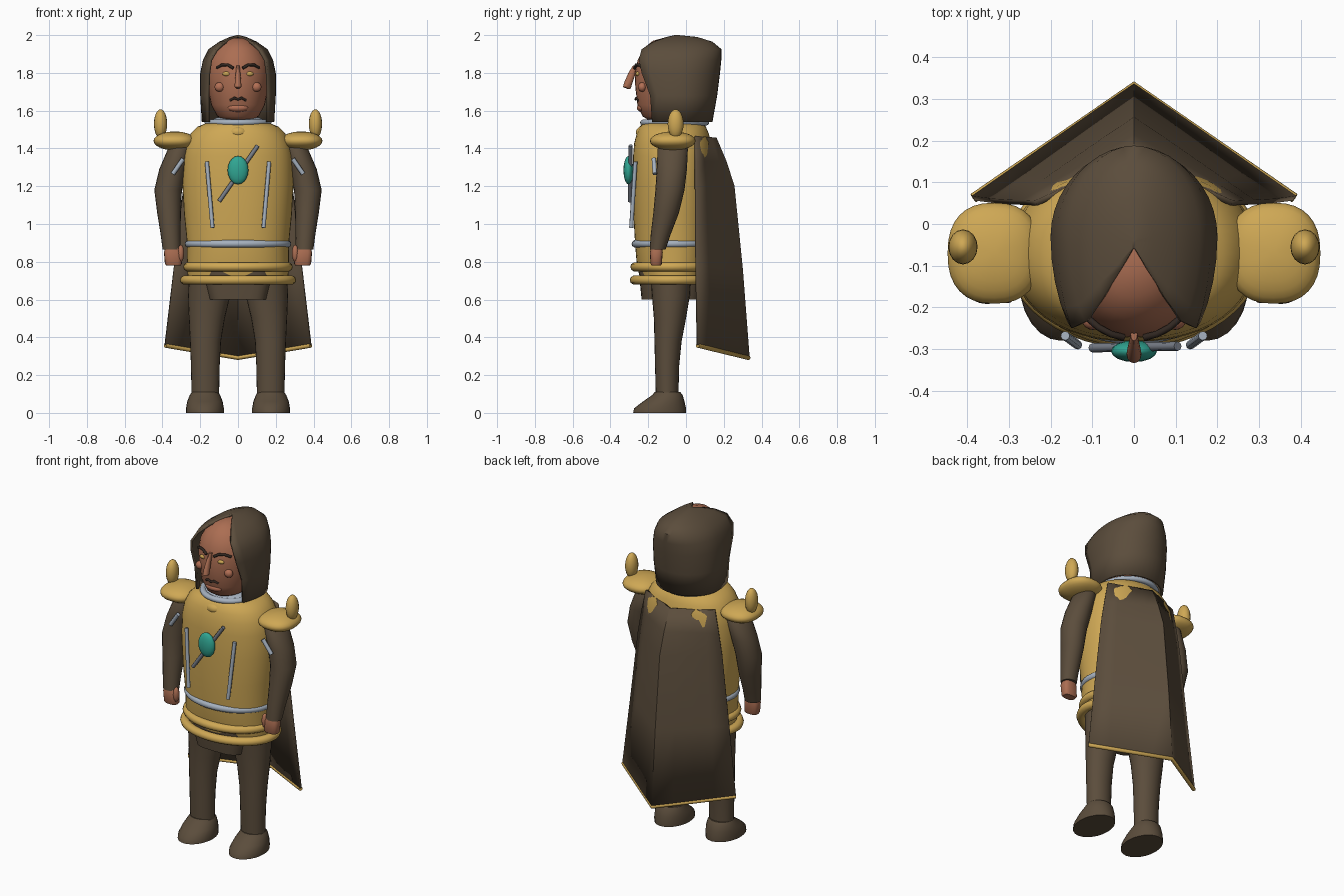
import bpy, bmesh, math
from mathutils import Vector

if "Cube" in bpy.data.objects:
    bpy.data.objects.remove(bpy.data.objects["Cube"])


def material(name, rgb):
    m = bpy.data.materials.new(name)
    m.diffuse_color = (*rgb, 1)
    m.use_nodes = True
    m.node_tree.nodes["Principled BSDF"].inputs["Base Color"].default_value = m.diffuse_color
    return m


GOLD = material("gold", (0.62, 0.39, 0.09))
BROWN = material("dark brown", (0.105, 0.074, 0.045))
SKIN = material("skin", (0.41, 0.155, 0.085))
SILVER = material("silver", (0.38, 0.44, 0.52))
STEEL = material("steel", (0.19, 0.21, 0.25))
TEAL = material("teal", (0.03, 0.38, 0.29))
DARK = material("near black", (0.03, 0.02, 0.015))
LIP = material("lip", (0.45, 0.16, 0.09))


def finish(name, bm, mat, angle=40):
    bmesh.ops.recalc_face_normals(bm, faces=bm.faces[:])
    me = bpy.data.meshes.new(name)
    bm.to_mesh(me)
    bm.free()
    ob = bpy.data.objects.new(name, me)
    bpy.context.collection.objects.link(ob)
    me.materials.append(mat)
    bpy.ops.object.select_all(action='DESELECT')
    bpy.context.view_layer.objects.active = ob
    ob.select_set(True)
    bpy.ops.object.shade_smooth_by_angle(angle=math.radians(angle))
    return ob


def bridge(bm, a, b, closed):
    n = len(a)
    for i in range(n if closed else n - 1):
        j = (i + 1) % n
        bm.faces.new((a[i], a[j], b[j], b[i]))


def loft(name, rings, mat, n=32, power=2.0, angle=40):
    """Stack of superellipse rings (cx, cy, z, rx, ry), capped at both ends."""
    bm = bmesh.new()
    prev = None
    for k, (cx, cy, z, rx, ry) in enumerate(rings):
        row = []
        for i in range(n):
            c, s = math.cos(math.tau * i / n), math.sin(math.tau * i / n)
            e = 2 / power
            row.append(bm.verts.new((cx + rx * math.copysign(abs(c) ** e, c),
                                     cy + ry * math.copysign(abs(s) ** e, s), z)))
        if prev:
            bridge(bm, prev, row, True)
        if k in (0, len(rings) - 1):
            bm.faces.new(row)
        prev = row
    return finish(name, bm, mat, angle)


def ellipsoid(name, loc, radii, mat, u=24, v=14):
    bm = bmesh.new()
    bmesh.ops.create_uvsphere(bm, u_segments=u, v_segments=v, radius=1)
    for w in bm.verts:
        w.co = Vector(loc) + Vector([w.co[i] * radii[i] for i in range(3)])
    return finish(name, bm, mat, 60)


def hoop(name, cy, z, rx, ry, tx, tz, mat, n=48, m=10):
    """Elliptical ring with an oval section."""
    bm = bmesh.new()
    rows = []
    for i in range(n):
        a = math.tau * i / n
        rows.append([bm.verts.new(((rx + tx * math.cos(b)) * math.cos(a),
                                   cy + (ry + tx * math.cos(b)) * math.sin(a),
                                   z + tz * math.sin(b)))
                     for b in (math.tau * j / m for j in range(m))])
    for i in range(n):
        bridge(bm, rows[i], rows[(i + 1) % n], True)
    return finish(name, bm, mat, 60)


def tube(name, pts, r, mat):
    cu = bpy.data.curves.new(name, 'CURVE')
    cu.dimensions = '3D'
    cu.bevel_depth, cu.bevel_resolution, cu.use_fill_caps = r, 2, True
    sp = cu.splines.new('POLY')
    sp.points.add(len(pts) - 1)
    for p, q in zip(sp.points, pts):
        p.co = (*q, 1)
    cu.materials.append(mat)
    ob = bpy.data.objects.new(name, cu)
    bpy.context.collection.objects.link(ob)
    return ob


CY = -0.07  # body axis

# Armoured torso and pelvis
loft("breastplate", [(0, CY, z, rx, ry) for z, rx, ry in (
    (0.70, .265, .17), (0.78, .27, .19), (0.90, .27, .20), (1.05, .285, .208),
    (1.22, .295, .212), (1.36, .29, .21), (1.43, .275, .204), (1.48, .25, .19),
    (1.515, .215, .175), (1.535, .165, .155))], GOLD, n=48, power=2.2, angle=60)
loft("pelvis", [(0, CY - .01, .80, .19, .17), (0, CY - .01, .70, .18, .165),
                (0, CY - .01, .60, .155, .155)], BROWN, power=4)
hoop("belt", CY, .895, .262, .198, .02, .02, SILVER)
hoop("upper_skirt_band", CY, .773, .262, .197, .028, .025, GOLD)
hoop("lower_skirt_band", CY, .703, .28, .20, .028, .025, GOLD)
hoop("neck_ring", -.06, 1.537, .16, .165, .018, .016, SILVER)
loft("collar", [(0, -.06, 1.50, .16, .165), (0, -.06, 1.545, .155, .16),
                (0, -.07, 1.565, .11, .11)], SILVER)
ellipsoid("collar_boss", (0, -.235, 1.485), (.047, .03, .03), GOLD)

# Chest decoration
ellipsoid("gem", (0, -.305, 1.285), (.055, .026, .075), TEAL, 16, 10)
tube("diagonal_rod", [(.105, -.293, 1.415), (-.1, -.297, 1.12)], .011, STEEL)

# Head and face
loft("head", [(0, -.09 + o, z, rx, ry) for z, rx, ry, o in (
    (1.545, .07, .08, -.02), (1.57, .11, .12, -.02), (1.63, .142, .157, -.01),
    (1.72, .16, .178, 0), (1.80, .166, .182, 0), (1.87, .155, .165, 0),
    (1.93, .12, .135, 0), (1.97, .07, .085, 0), (1.985, .02, .03, 0))],
    SKIN, angle=60)
loft("nose", [(0, -.302, 1.715, .008, .008), (0, -.312, 1.725, .018, .022),
              (0, -.305, 1.75, .017, .022), (0, -.285, 1.80, .012, .02),
              (0, -.265, 1.84, .008, .015)], SKIN, n=12)
tube("moustache", [(-.042, -.25, 1.655), (-.02, -.262, 1.667), (0, -.266, 1.66),
                   (.02, -.262, 1.667), (.042, -.25, 1.655)], .007, DARK)
ellipsoid("chin", (0, -.235, 1.615), (.055, .025, .022), LIP)

# Hair: open rings (z, width, end x, end y, back y) closing on the crown
bm = bmesh.new()
prev = None
N = 28
for z, rx, ex, ey, back in ((1.54, .192, .162, -.18, .14), (1.68, .2, .165, -.19, .165),
                            (1.80, .2, .16, -.235, .18), (1.87, .185, .15, -.25, .187),
                            (1.925, .157, .118, -.235, .188), (1.965, .10, .075, -.175, .14),
                            (1.99, .045, .03, -.105, .06), (2.0, .004, .003, -.06, -.04)):
    cy = min(-.03, (ey + back) / 2 + .01)
    a0 = math.acos(ex / rx)
    row = []
    for i in range(N + 1):
        a = -a0 + (math.pi + 2 * a0) * i / N
        s = math.sin(a)
        y = cy + (back - cy) * s if s > 0 else cy + (cy - ey) * s / math.sin(a0)
        row.append(bm.verts.new((rx * math.cos(a), y, z)))
    if prev:
        bridge(bm, prev, row, False)
    prev = row
bm.faces.new(prev)
hair = finish("hair", bm, BROWN, 50)
mod = hair.modifiers.new("thickness", 'SOLIDIFY')
mod.thickness, mod.offset = .014, -1

# Paired parts
for s, side in ((-1, "left"), (1, "right")):
    ellipsoid(side + "_eye", (s * .06, -.255, 1.795), (.023, .012, .012), GOLD, 12, 8)
    tube(side + "_brow", [(s * .025, -.272, 1.825), (s * .055, -.264, 1.843),
                          (s * .085, -.248, 1.842), (s * .112, -.225, 1.828)], .008, DARK)
    ellipsoid(side + "_cheek", (s * .098, -.232, 1.725), (.026, .022, .025), LIP, 16, 10)

    tube(side + "_chest_rod", [(s * .165, -.268, 1.33), (s * .135, -.29, .98)], .011, SILVER)
    tube(side + "_shoulder_rod", [(s * .29, -.17, 1.345), (s * .345, -.165, 1.265)], .012, SILVER)

    # Shoulder pad with upright horn
    loft(side + "_shoulder_pad", [(s * .335, CY, 1.44 + .05 * math.sin(t),
                                   .112 * math.cos(t), .121 * math.cos(t))
                                  for t in (math.radians(d) for d in range(-84, 85, 14))],
         GOLD, power=2.4, angle=60)
    ellipsoid(side + "_shoulder_horn", (s * .41, -.055, 1.53), (.035, .042, .077), GOLD, 16, 12)

    # Arm and hand
    loft(side + "_arm", [(s * x, y, z, rx, ry) for x, y, z, rx, ry in (
        (.305, -.07, 1.43, .035, .05), (.31, -.07, 1.40, .06, .08),
        (.345, -.075, 1.29, .072, .08), (.37, -.085, 1.18, .073, .077),
        (.365, -.105, 1.06, .063, .068), (.357, -.135, .94, .052, .052),
        (.352, -.15, .865, .047, .042))], BROWN, n=20, angle=50)
    loft(side + "_hand", [(s * .35, -.155, .875, .035, .03), (s * .347, -.157, .85, .045, .034),
                          (s * .342, -.158, .79, .045, .03), (s * .342, -.158, .78, .038, .025)],
         SKIN, n=16, power=3)
    ellipsoid(side + "_thumb", (s * .303, -.17, .845), (.018, .02, .045), SKIN, 12, 8)

    # Leg and shoe
    loft(side + "_leg", [(s * x, y, z, rx, ry) for x, y, z, rx, ry in (
        (.15, -.08, .74, .11, .11), (.153, -.08, .62, .112, .10), (.165, -.085, .50, .095, .085),
        (.172, -.095, .38, .082, .072), (.173, -.10, .25, .076, .064),
        (.173, -.10, .10, .073, .06))], BROWN, n=24, angle=60)
    loft(side + "_shoe", [(s * .175, y, z, rx, ry) for y, z, rx, ry in (
        (-.14, 0, .1, .14), (-.137, .025, .1, .137), (-.118, .06, .094, .11),
        (-.098, .095, .08, .08), (-.098, .11, .07, .068))], BROWN, n=24)

# Cape: rows of (z centre, y centre, z edge, x edge, y edge) folded at the middle
bm = bmesh.new()
prev = None
for zc, yc, ze, xe, ye in ((1.455, .155, 1.465, .235, .05), (1.33, .208, 1.33, .262, .052),
                           (1.2, .25, 1.2, .285, .052), (.75, .295, .78, .335, .055),
                           (.295, .33, .36, .385, .062)):
    row = []
    for i in range(-4, 5):
        t = abs(i) / 4
        row.append(bm.verts.new((xe * i / 4, yc + (ye - yc) * t, zc + (ze - zc) * t)))
    if prev:
        bridge(bm, prev, row, False)
    prev = row
cape = finish("cape", bm, BROWN, 30)
mod = cape.modifiers.new("thickness", 'SOLIDIFY')
mod.thickness, mod.offset = .014, 0
tube("cape_hem", [(-.385, .062, .357), (0, .33, .292), (.385, .062, .357)], .012, GOLD)
